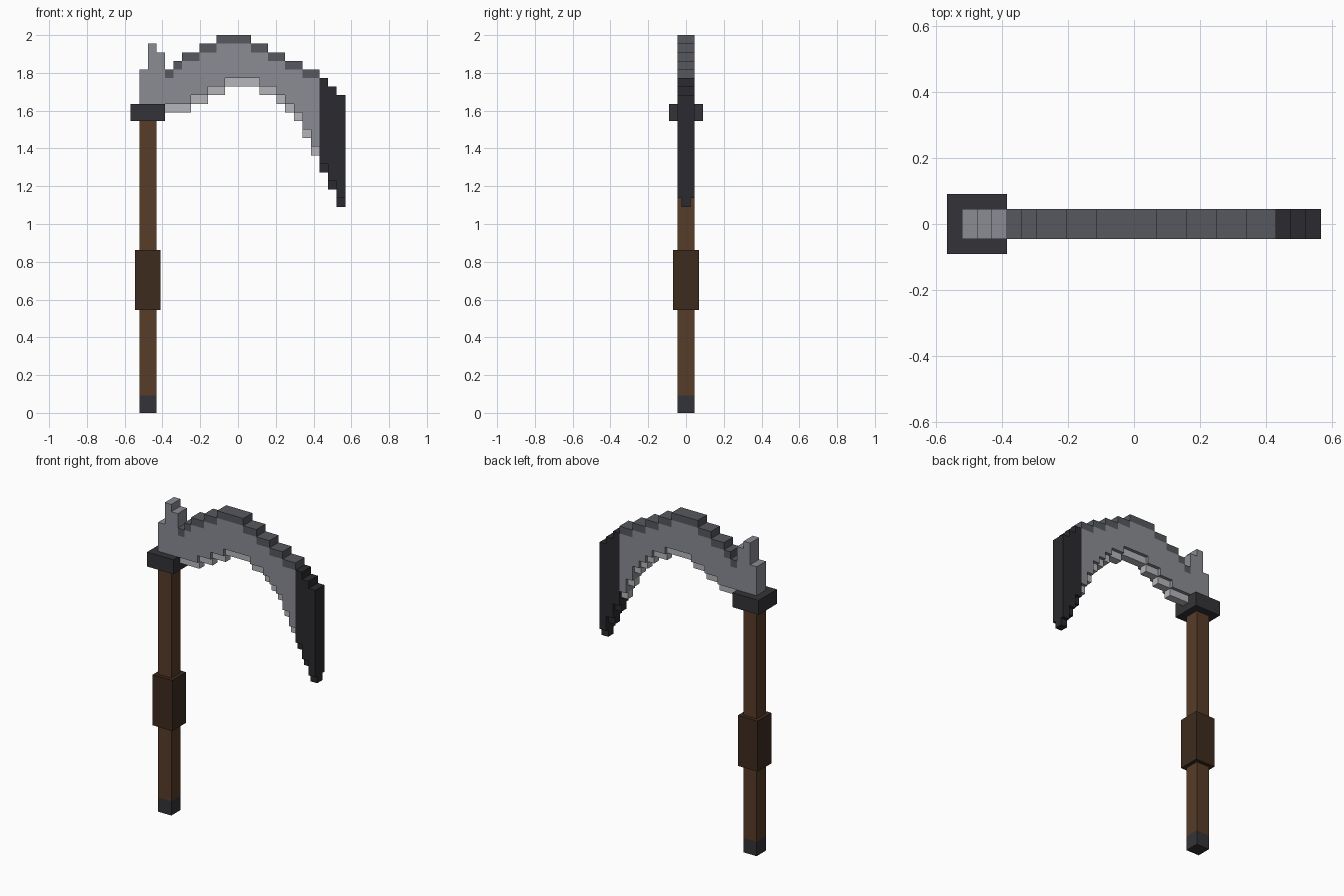
import bpy, bmesh

if "Cube" in bpy.data.objects:
    bpy.data.objects.remove(bpy.data.objects["Cube"])

U = 1 / 22  # one block


def material(name, rgb):
    m = bpy.data.materials.new(name)
    m.diffuse_color = (*rgb, 1)
    m.use_nodes = True
    m.node_tree.nodes["Principled BSDF"].inputs["Base Color"].default_value = m.diffuse_color
    return m


WOOD = material("wood", (0.095, 0.045, 0.021))
WRAP = material("dark_wood", (0.047, 0.024, 0.013))
IRON = material("iron", (0.034, 0.034, 0.040))
STEEL = material("steel", (0.255, 0.265, 0.295))
SPINE = material("spine_steel", (0.092, 0.098, 0.112))
EDGE = material("bright_steel", (0.47, 0.47, 0.50))
TIP = material("black_steel", (0.024, 0.024, 0.029))


def prisms(name, outlines, half_y, mat):
    """Extrude x-z outlines (in blocks) symmetrically through y."""
    bm = bmesh.new()
    for pts in outlines:
        face = bm.faces.new([bm.verts.new((x * U, -half_y * U, z * U)) for x, z in pts])
        ext = bmesh.ops.extrude_face_region(bm, geom=[face])
        verts = [g for g in ext["geom"] if isinstance(g, bmesh.types.BMVert)]
        bmesh.ops.translate(bm, verts=verts, vec=(0, 2 * half_y * U, 0))
    bmesh.ops.recalc_face_normals(bm, faces=bm.faces)
    mesh = bpy.data.meshes.new(name)
    bm.to_mesh(mesh)
    bm.free()
    mesh.materials.append(mat)
    obj = bpy.data.objects.new(name, mesh)
    bpy.context.collection.objects.link(obj)
    return obj


def rect(x0, x1, z0, z1):
    return [(x0, z0), (x1, z0), (x1, z1), (x0, z1)]


def stairs(x0, steps):
    """Corner points of a staircase; each step is (end x, height)."""
    pts = []
    for x1, z in steps:
        if pts and pts[-1][1] == z:
            pts.pop()
        else:
            pts.append((x0, z))
        pts.append((x1, z))
        x0 = x1
    return pts


def strips(x0, steps):
    """One-block-high bars whose bottom is at each step height."""
    out = []
    for x1, z in steps:
        out.append(rect(x0, x1, z, z + 1))
        x0 = x1
    return out


def raised(steps):
    return [(x, z + 1) for x, z in steps]


# Handle
prisms("handle", [rect(-11.5, -9.5, 2, 34)], 1, WOOD)
prisms("handle_cap", [rect(-11.5, -9.5, 0, 2)], 1, IRON)
prisms("grip", [rect(-12, -9, 12, 19)], 1.5, WRAP)
prisms("collar", [rect(-12.5, -8.5, 34, 36)], 2, IRON)

# Curved blade: spine on top, thin cutting edge below
crown = [(-10.5, 40), (-9.5, 43), (-8.5, 42)]
spine = [(-7.5, 39), (-6.5, 40), (-4.5, 41), (-2.5, 42), (1.5, 43),
         (3.5, 42), (5.5, 41), (7.5, 40), (9.5, 39)]
edge = [(-5.5, 35), (-3.5, 36), (-1.5, 37), (2.5, 38), (4.5, 37), (5.5, 36),
        (6.5, 35), (7.5, 34), (8.5, 32), (9.5, 30)]
top = stairs(-11.5, crown + spine)
bottom = stairs(-11.5, [(-8.5, 36)] + raised(edge))
prisms("blade", [bottom + top[::-1]], 1, STEEL)
prisms("blade_spine", strips(-8.5, spine), 1, SPINE)
prisms("blade_edge", strips(-8.5, edge), 0.55, EDGE)

# Dark hooked tip
tip_top = [(10.5, 39), (11.5, 38), (12.5, 37)]
tip_edge = [(10.5, 28), (11.5, 26), (12.5, 24)]
tip_outline = stairs(9.5, raised(tip_edge)) + stairs(9.5, tip_top)[::-1]
prisms("blade_tip", [tip_outline], 1, TIP)
prisms("blade_tip_edge", strips(9.5, tip_edge), 0.55, TIP)
